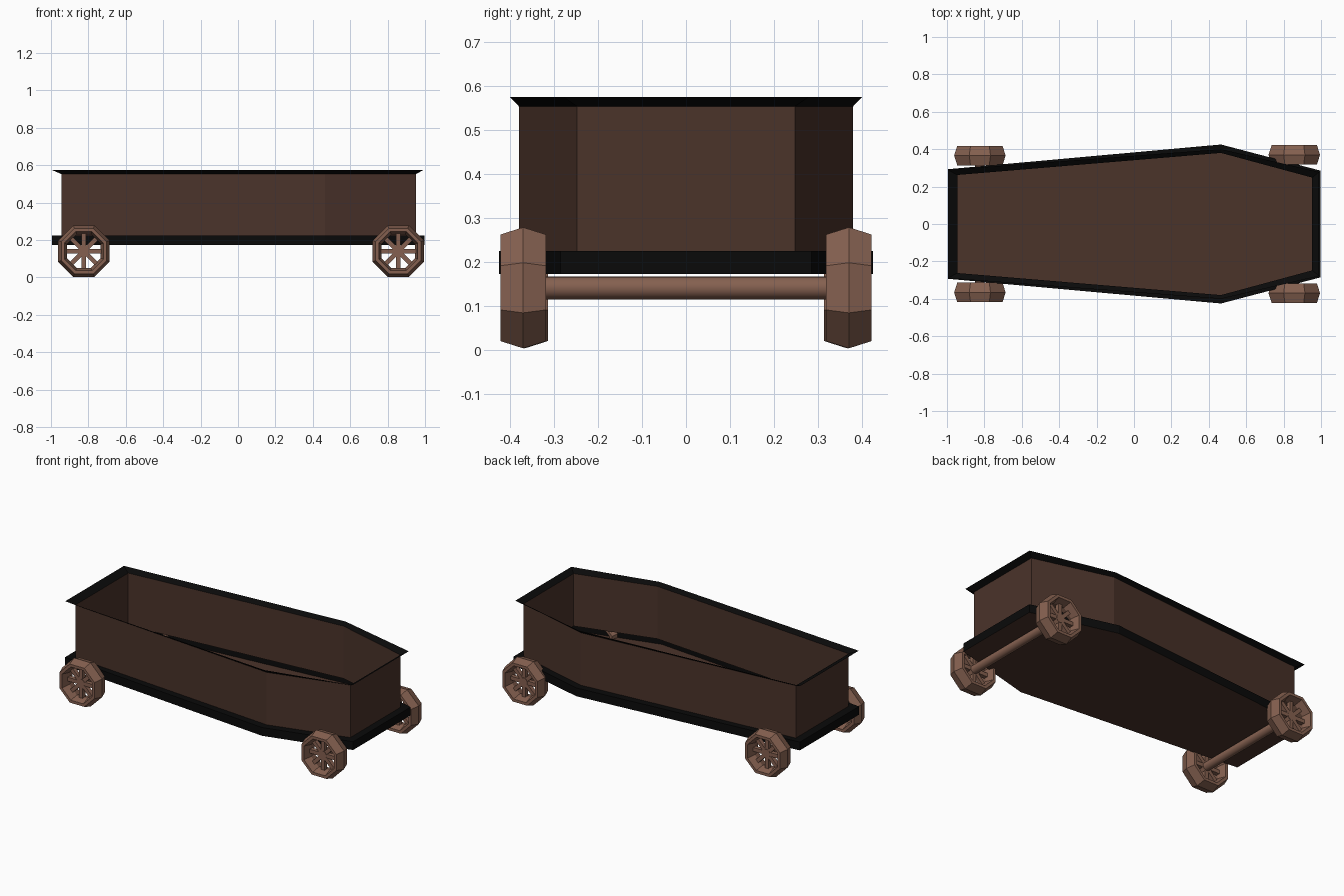
import bpy, bmesh, math
from mathutils import Matrix, Vector

if "Cube" in bpy.data.objects:
    bpy.data.objects.remove(bpy.data.objects["Cube"])


def material(name, rgb):
    m = bpy.data.materials.new(name)
    m.diffuse_color = (*rgb, 1)
    m.use_nodes = True
    m.node_tree.nodes["Principled BSDF"].inputs["Base Color"].default_value = m.diffuse_color
    return m


DARK = material("dark brown wood", (0.069, 0.033, 0.023))
BLACK = material("black trim", (0.003, 0.003, 0.003))
LIGHT = material("light brown wood", (0.235, 0.118, 0.080))


def finish(bm, name, mats):
    me = bpy.data.meshes.new(name)
    bm.to_mesh(me)
    bm.free()
    for m in mats:
        me.materials.append(m)
    ob = bpy.data.objects.new(name, me)
    bpy.context.collection.objects.link(ob)
    return ob


def outline(x0, w0, xm, wm, x1, w1):
    """Six-sided tapered plan, counter-clockwise."""
    return [(x0, -w0), (xm, -wm), (x1, -w1), (x1, w1), (xm, wm), (x0, w0)]


# Tapered box: one open shell lofted through stacked outlines
base = outline(-0.995, 0.293, 0.465, 0.425, 0.998, 0.285)
wall = outline(-0.945, 0.262, 0.465, 0.380, 0.953, 0.248)
rim = outline(-0.995, 0.290, 0.465, 0.400, 0.990, 0.278)
levels = [(base, 0.172), (base, 0.224), (wall, 0.224), (wall, 0.553), (rim, 0.574)]
bm = bmesh.new()
loops = [[bm.verts.new((x, y, z)) for x, y in pts] for pts, z in levels]
bm.faces.new(loops[0][::-1])                      # floor
for k, (a, b) in enumerate(zip(loops, loops[1:])):
    for i in range(6):
        j = (i + 1) % 6
        f = bm.faces.new((a[i], a[j], b[j], b[i]))
        f.material_index = 0 if k == 2 else 1     # only walls and floor are brown
finish(bm, "tapered_box", [DARK, BLACK])


# Wheel: eight-sided ring with a six-sided section, plus eight spokes
RING = [(0.1375, 0), (0.121, 0.052), (0.104, 0.052),
        (0.090, 0), (0.104, -0.052), (0.121, -0.052)]   # (flat radius, y)


def wheel(name, x, y, z):
    bm = bmesh.new()
    k = 1 / math.cos(math.pi / 8)
    rings = []
    for s in range(8):
        a = math.pi / 8 + s * math.pi / 4
        rings.append([bm.verts.new((r * k * math.cos(a), d, r * k * math.sin(a)))
                      for r, d in RING])
    for s in range(8):
        p, q = rings[s], rings[(s + 1) % 8]
        for i in range(6):
            j = (i + 1) % 6
            bm.faces.new((p[i], p[j], q[j], q[i]))
    for s in range(8):
        bmesh.ops.create_cube(bm, size=1, matrix=(
            Matrix.Rotation(s * math.pi / 4, 4, 'Y')
            @ Matrix.Translation((0.05, 0, 0))
            @ Matrix.Diagonal((0.10, 0.026, 0.024, 1))))
    bmesh.ops.recalc_face_normals(bm, faces=bm.faces)
    finish(bm, name, [LIGHT]).location = (x, y, z)


# Two axles, each with a pair of wheels
for label, x, half in (("narrow_end", -0.824, 0.366), ("wide_end", 0.857, 0.370)):
    bm = bmesh.new()
    bmesh.ops.create_cone(bm, cap_ends=True, segments=16, radius1=0.026, radius2=0.026,
                          depth=2 * half + 0.03, matrix=Matrix.Rotation(math.pi / 2, 4, 'X'))
    for f in bm.faces:
        f.smooth = len(f.verts) == 4
    axle = finish(bm, label + "_axle", [LIGHT])
    axle.location = (x, 0, 0.1405)
    for side, sy in (("front", -1), ("back", 1)):
        wheel(f"{label}_{side}_wheel", x, sy * half, 0.1405)
